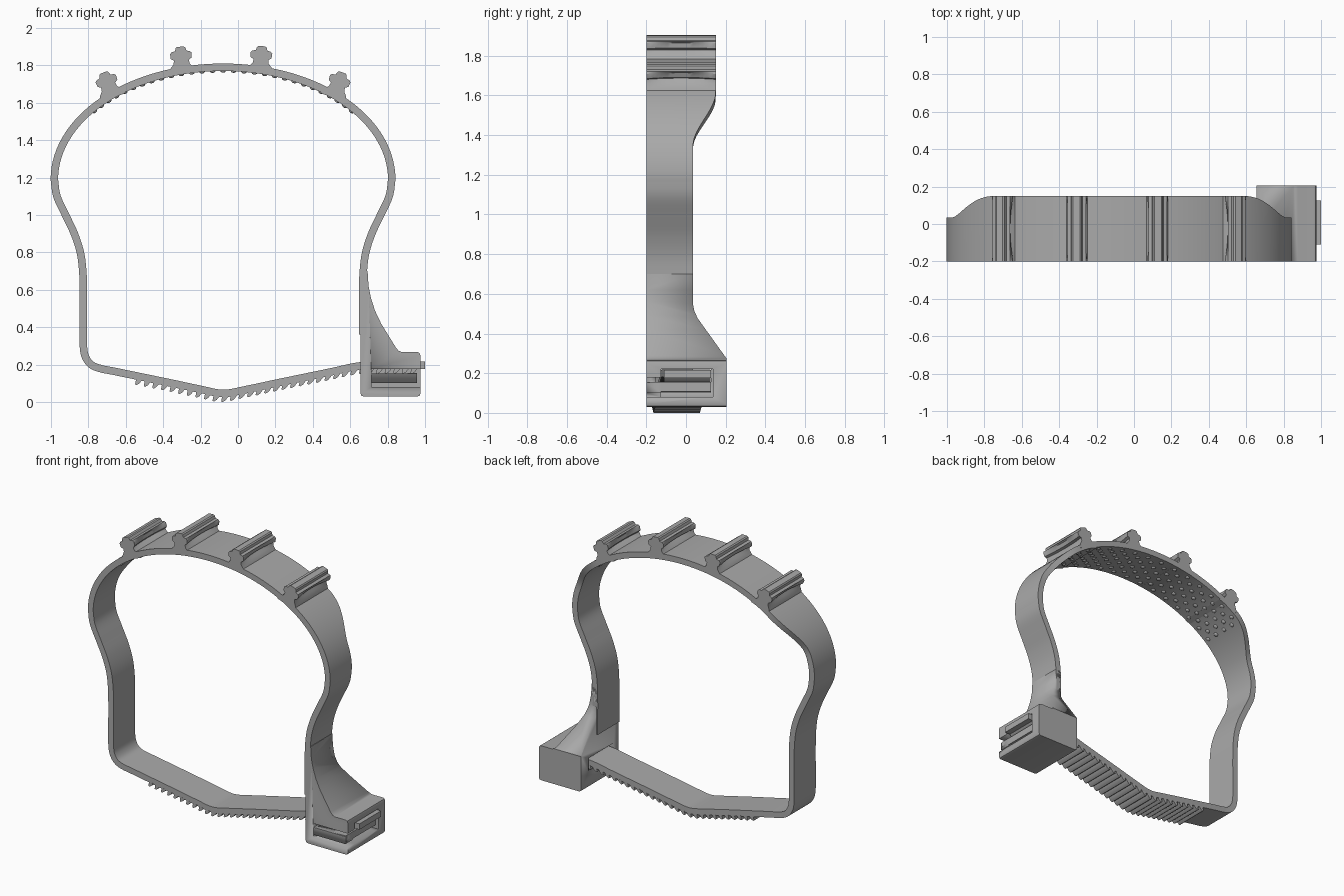
import bpy, bmesh, math
from mathutils import Vector, Matrix

if "Cube" in bpy.data.objects:
    bpy.data.objects.remove(bpy.data.objects["Cube"])

grey = bpy.data.materials.new("matte grey")
grey.use_nodes = True
grey.diffuse_color = (0.4, 0.4, 0.4, 1)
grey.node_tree.nodes["Principled BSDF"].inputs["Base Color"].default_value = (0.4, 0.4, 0.4, 1)

CX, HALF = -0.08, 0.02      # symmetry axis, half band thickness
FRONT, BACK = -0.2, 0.035   # band faces in y


def finish(name, bm, angle=35):
    bmesh.ops.recalc_face_normals(bm, faces=bm.faces)
    mesh = bpy.data.meshes.new(name)
    bm.to_mesh(mesh)
    bm.free()
    ob = bpy.data.objects.new(name, mesh)
    bpy.context.collection.objects.link(ob)
    mesh.materials.append(grey)
    bpy.ops.object.select_all(action='DESELECT')
    ob.select_set(True)
    bpy.context.view_layer.objects.active = ob
    bpy.ops.object.shade_smooth_by_angle(angle=math.radians(angle))
    return ob


def loft(bm, rings, closed_caps=True):
    rows = [[bm.verts.new(p) for p in ring] for ring in rings]
    n = len(rows[0])
    for a, b in zip(rows, rows[1:]):
        for i in range(n):
            j = (i + 1) % n
            bm.faces.new((a[i], a[j], b[j], b[i]))
    if closed_caps:
        bm.faces.new(rows[0])
        bm.faces.new(rows[-1][::-1])


def prism(bm, outline, y0, y1):
    loft(bm, [[(x, y, z) for x, z in outline] for y in (y0, y1)])


def box(bm, x0, x1, y0, y1, z0, z1):
    prism(bm, [(x0, z0), (x1, z0), (x1, z1), (x0, z1)], y0, y1)


def spline(pts, steps=6):
    pts = [Vector(p) for p in pts]
    ext = [2 * pts[0] - pts[1]] + pts + [2 * pts[-1] - pts[-2]]
    out = []
    for a, b, c, d in zip(ext, ext[1:], ext[2:], ext[3:]):
        for k in range(steps):
            t = k / steps
            out.append(0.5 * (2 * b + (c - a) * t + (2 * a - 5 * b + 4 * c - d) * t * t
                              + (3 * b - a - 3 * c + d) * t ** 3))
    return out + [pts[-1]]


def smoothstep(a, b, v):
    t = min(max((v - a) / (b - a), 0), 1)
    return t * t * (3 - 2 * t)


def shear(x):
    # the strap drifts backwards on its way to the buckle
    return 0.09 * min(max((x + 0.75) / 1.7, 0), 1)


# Centre line: right side, elliptical crown, left side, corner, strap
side = [(0.902, 1.19), (0.888, 1.1), (0.842, 1.0), (0.795, 0.9), (0.763, 0.8),
        (0.75, 0.7), (0.747, 0.6), (0.747, 0.48), (0.747, 0.36)]
crown = [Vector((CX + 0.902 * math.cos(math.radians(a)), 1.19 + 0.6 * math.sin(math.radians(a))))
         for a in range(3, 178, 3)]
left = [(CX - o, z) for o, z in side]
strap_pts = [(-0.826, 0.29), (-0.815, 0.24), (-0.785, 0.2), (-0.735, 0.179), (-0.66, 0.164),
             (-0.5, 0.131), (-0.35, 0.1), (-0.2, 0.068), (CX, 0.046), (0.04, 0.066),
             (0.2, 0.1), (0.35, 0.131), (0.5, 0.162), (0.65, 0.193), (0.8, 0.198), (1.0, 0.197)]
right_line = spline([(CX + o, z) for o, z in side])[::-1]
left_line = spline(left + strap_pts)
path = right_line + crown + left_line
n_top = len(right_line) + len(crown) + len(side) * 6
strap_line = path[n_top:]

# Band and strap as one ribbon, wider across the crown
bm = bmesh.new()
rings = []
for i, p in enumerate(path):
    d = (path[min(i + 1, len(path) - 1)] - path[max(i - 1, 0)]).normalized()
    n = Vector((d.y, -d.x)) * HALF
    s = shear(p.x) if i >= n_top else 0
    y0, y1 = FRONT + s, BACK + s + 0.115 * smoothstep(1.34, 1.6, p.y)
    o, q = p + n, p - n
    rings.append([(o.x, y0, o.y), (o.x, y1, o.y), (q.x, y1, q.y), (q.x, y0, q.y)])
loft(bm, rings)
finish("band_and_strap", bm)


# Ratchet teeth under the strap
def strap_height(x):
    for a, b in zip(strap_line, strap_line[1:]):
        if a.x <= x <= b.x:
            return a.y + (b.y - a.y) * (x - a.x) / (b.x - a.x)
    return strap_line[-1].y


bm = bmesh.new()
for k in range(33):
    x = -0.53 + 0.046 * k
    zl, zr = (strap_height(x + o) - HALF + 0.004 for o in (-0.02, 0.022))
    z = strap_height(x) - HALF - 0.026
    outline = [(x - 0.014, zl), (x - 0.02, z + 0.004), (x - 0.012, z),
               (x + 0.002, z + 0.008), (x + 0.012, z + 0.02), (x + 0.022, zr)]
    s = shear(x)
    prism(bm, outline, FRONT + s, BACK + s)
finish("strap_teeth", bm, 25)

# Four lugs with scooped heads on the crown
half = [(0.075, -0.03), (0.06, 0.002), (0.043, 0.022), (0.04, 0.042), (0.056, 0.052),
        (0.058, 0.078), (0.05, 0.087), (0.031, 0.091), (0.026, 0.108), (0.018, 0.114)]
profile = half + [(-u, h) for u, h in half[::-1]]
for name, x, tilt in (("outer_left", 0.52, -20), ("inner_left", 0.12, -4),
                      ("inner_right", -0.3, 4), ("outer_right", -0.68, 20)):
    z = 1.19 + 0.62 * math.sqrt(1 - ((x - CX) / 0.9225) ** 2) - 0.006
    turn = Matrix.Rotation(math.radians(tilt), 2)
    bm = bmesh.new()
    rings = []
    for k in range(17):
        t = k / 8 - 1
        ring = []
        for u, h in profile:
            if 0.03 < h < 0.085:
                u -= math.copysign(0.018 * (1 - t * t), u)
            p = turn @ Vector((u, h))
            ring.append((x + p.x, -0.025 + 0.175 * t, z + p.y))
        rings.append(ring)
    loft(bm, rings)
    finish("lug_" + name, bm)

# Grip bumps inside the crown
bm = bmesh.new()
for c in range(29):
    a = math.radians(39 + 102 * c / 28)
    pos = Vector((CX + 0.882 * math.cos(a), 0, 1.19 + 0.58 * math.sin(a)))
    normal = Vector((math.cos(a) / 0.882, 0, math.sin(a) / 0.58))
    rot = normal.to_track_quat('Z', 'Y').to_matrix().to_4x4()
    for r in range(4):
        pos.y = -0.165 + 0.08 * r + 0.04 * (c % 2)
        bmesh.ops.create_icosphere(bm, subdivisions=2, radius=0.015,
                                   matrix=Matrix.Translation(pos) @ rot @ Matrix.Diagonal((1, 1, 0.6, 1)))
finish("grip_bumps", bm, 60)


# Buckle housing with gusset, shaped and hollowed by booleans
def cut(target, cutter, operation):
    cutter.hide_render = True
    mod = target.modifiers.new(operation, 'BOOLEAN')
    mod.operation, mod.object, mod.solver = operation, cutter, 'EXACT'
    bpy.ops.object.select_all(action='DESELECT')
    bpy.context.view_layer.objects.active = target
    target.select_set(True)
    bpy.ops.object.modifier_apply(modifier=mod.name)
    bpy.data.objects.remove(cutter)


bm = bmesh.new()
prism(bm, [(0.655, 0.045), (0.66, 0.034), (0.672, 0.03), (0.96, 0.03), (0.971, 0.034),
           (0.975, 0.045), (0.975, 0.25), (0.971, 0.262), (0.96, 0.267), (0.875, 0.267),
           (0.858, 0.275), (0.845, 0.29), (0.765, 0.42), (0.732, 0.49), (0.71, 0.56),
           (0.698, 0.62), (0.693, 0.7), (0.655, 0.7)], FRONT, 0.205)
housing = finish("buckle_housing", bm)

bm = bmesh.new()
slope = [(-0.3, 0), (0.3, 0), (0.3, 0.14), (0.2, 0.28), (0.06, 0.475), (0.043, 0.51),
         (BACK, 0.55), (BACK, 0.8), (-0.3, 0.8)]
loft(bm, [[(x, y, z) for y, z in slope] for x in (0.5, 1.1)])
cut(housing, finish("gusset_slope_cutter", bm), 'INTERSECT')

for x0, x1, y0, y1, z0, z1 in ((0.7, 1.1, -0.125, 0.135, 0.08, 0.222),    # main chamber
                               (0.6, 0.75, -0.15, 0.125, 0.14, 0.232),    # strap entry
                               (0.715, 1.1, -0.3, 0.1, 0.08, 0.101),      # lower front slit
                               (0.715, 1.1, -0.3, 0.1, 0.152, 0.178),     # upper front slit
                               (0.957, 1.1, -0.3, 0.1, 0.09, 0.17)):      # gap beside the pawl
    bm = bmesh.new()
    box(bm, x0, x1, y0, y1, z0, z1)
    cut(housing, finish("slot_cutter", bm), 'DIFFERENCE')

# Spring pawl inside the chamber
bm = bmesh.new()
prism(bm, [(0.68, 0.101), (0.957, 0.108), (0.957, 0.156), (0.68, 0.145)], -0.195, 0.125)
finish("locking_pawl", bm)
